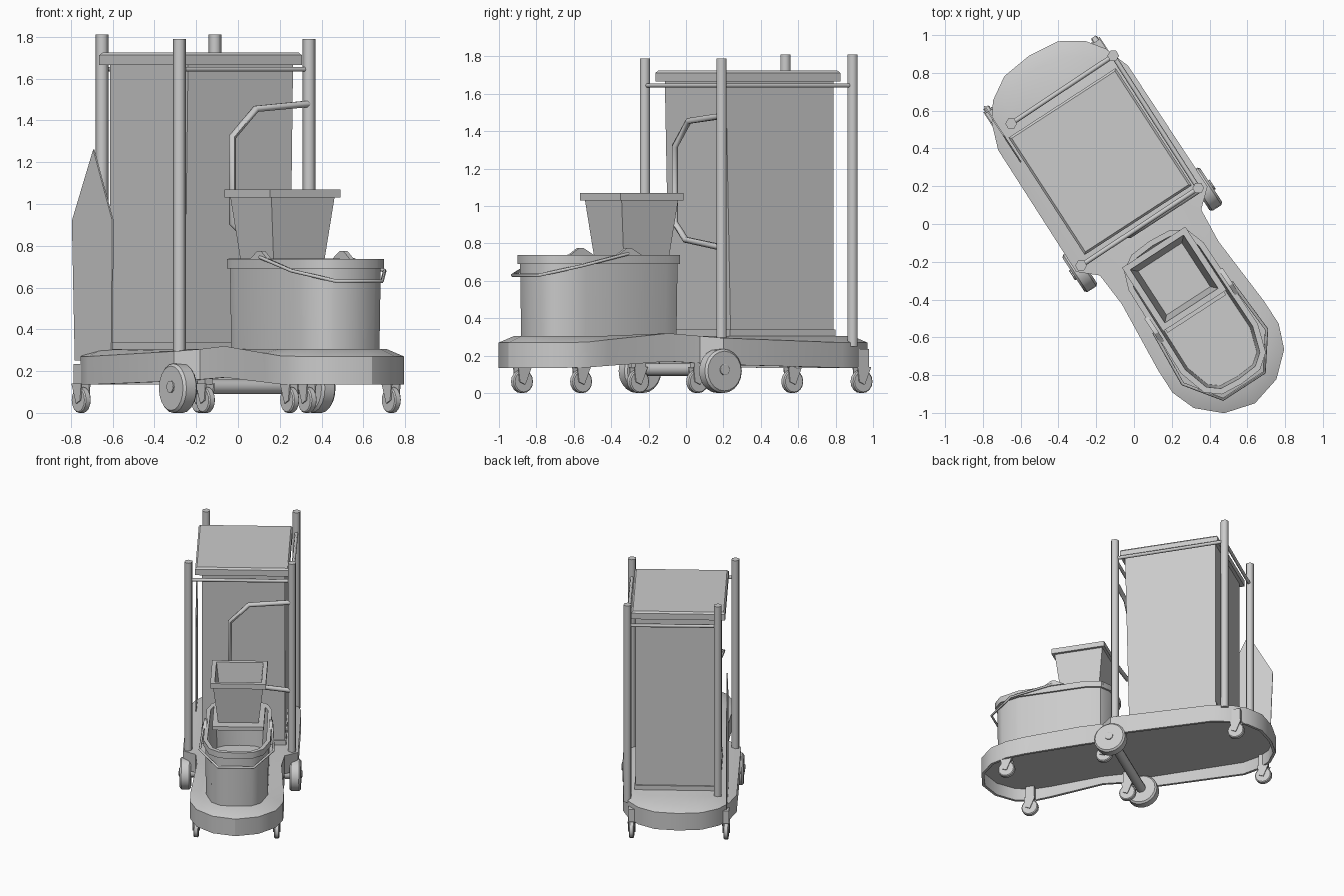
import bpy, bmesh, math
from mathutils import Vector, Matrix

cube = bpy.data.objects.get("Cube")
if cube:
    bpy.data.objects.remove(cube)

grey = bpy.data.materials.new("plain_grey")
grey.use_nodes = True
grey.diffuse_color = (0.6, 0.6, 0.6, 1)
grey.node_tree.nodes["Principled BSDF"].inputs["Base Color"].default_value = (0.6, 0.6, 0.6, 1)

# Cart frame: a = across, b = towards the bucket end, z = up
TURN = Matrix.Rotation(math.radians(33), 3, 'Z')
MID = 0.02


def place(a, b, z):
    return TURN @ Vector((a, -b, z))


def shade(obj, angle):
    bpy.ops.object.select_all(action='DESELECT')
    obj.select_set(True)
    bpy.context.view_layer.objects.active = obj
    bpy.ops.object.shade_smooth_by_angle(angle=math.radians(angle))


def finish(name, bm, angle=30):
    bmesh.ops.recalc_face_normals(bm, faces=bm.faces)
    mesh = bpy.data.meshes.new(name)
    bm.to_mesh(mesh)
    bm.free()
    mesh.materials.append(grey)
    obj = bpy.data.objects.new(name, mesh)
    bpy.context.collection.objects.link(obj)
    shade(obj, angle)


def loft(name, loops, angle=30):
    """Skin closed loops of (a, b, z) and cap both ends."""
    bm = bmesh.new()
    rings = [[bm.verts.new(place(*p)) for p in loop] for loop in loops]
    n = len(rings[0])
    for low, high in zip(rings, rings[1:]):
        for i in range(n):
            j = (i + 1) % n
            bm.faces.new((low[i], low[j], high[j], high[i]))
    bm.faces.new(rings[0])
    bm.faces.new(rings[-1])
    finish(name, bm, angle)


def mirrored(half):
    """Full outline from a half outline running from back to front."""
    right = [(MID + d, b) for d, b in half]
    left = [(MID - d, b) for d, b in half[-2:0:-1]]
    return right + left


def inset(outline, dist):
    result = []
    n = len(outline)
    for i in range(n):
        p, q, r = (Vector(outline[k % n]) for k in (i - 1, i, i + 1))
        d1, d2 = (q - p).normalized(), (r - q).normalized()
        n1, n2 = Vector((-d1.y, d1.x)), Vector((-d2.y, d2.x))
        m = (n1 + n2).normalized()
        result.append(tuple(q + m * dist / max(m.dot(n1), 0.5)))
    return result


def level(outline, z):
    return [(a, b, z(b) if callable(z) else z) for a, b in outline]


def rect(a0, a1, b0, b1):
    return [(a0, b0), (a1, b0), (a1, b1), (a0, b1)]


def square(h, z):
    return level(rect(MID - h, MID + h, 0.36 - h, 0.36 + h), z)


def plate(name, profile, a0, a1):
    """Side profile of (b, z) points extruded across the cart."""
    loft(name, [[(a, b, z) for b, z in profile] for a in (a0, a1)])


def rod(name, points, radius, res=1):
    curve = bpy.data.curves.new(name, 'CURVE')
    curve.dimensions = '3D'
    curve.bevel_depth = radius
    curve.bevel_resolution = res
    curve.use_fill_caps = True
    line = curve.splines.new('POLY')
    line.points.add(len(points) - 1)
    for point, p in zip(line.points, points):
        point.co = (*place(*p), 1)
    curve.materials.append(grey)
    obj = bpy.data.objects.new(name, curve)
    bpy.context.collection.objects.link(obj)
    bpy.ops.object.select_all(action='DESELECT')
    obj.select_set(True)
    bpy.context.view_layer.objects.active = obj
    bpy.ops.object.convert(target='MESH')
    shade(bpy.context.view_layer.objects.active, 62)


def wheel(name, a, b, z, radius, width, sides=16):
    loops = []
    for side, r in ((-0.5, 0.9), (-0.35, 1), (0.35, 1), (0.5, 0.9)):
        loops.append([(a + side * width,
                       b + r * radius * math.cos(math.tau * i / sides),
                       z + r * radius * math.sin(math.tau * i / sides)) for i in range(sides)])
    loft(name, loops)


# Hollow base with a wavy skirt and a gently raised deck
base = mirrored([(0, -1.05), (.17, -1.03), (.29, -.955), (.36, -.86), (.41, -.72), (.415, .045),
                 (.32, .13), (.305, .32), (.335, .72), (.335, .86), (.285, .99), (.165, 1.1), (0, 1.145)])


def wave(b):
    return 0.5 + 0.5 * math.cos(math.pi * min(1, abs(b - 0.35) / 0.6))


def skirt_top(b):
    return 0.27 + 0.05 * wave(b)


def skirt_bottom(b):
    return 0.135 + 0.035 * wave(b)


inner = inset(base, 0.02)
loft("cart_base", [level(inner, 0.23), level(inner, skirt_bottom), level(base, skirt_bottom),
                   level(base, skirt_top), level(inset(base, 0.08), 0.305)])

# Waste bin and lid
loft("bin_foot", [level(rect(-.27, .345, -.73, -.055), z) for z in (.295, .34)])
loft("bin_body", [level(rect(-.262, .337, -.72, -.065), .34), level(rect(-.262, .337, -.72, -.035), 1.68)])
lid = rect(-.308, .368, -.745, -.005)
loft("bin_lid", [level(lid, 1.665), level(lid, 1.712), level(inset(lid, 0.012), 1.725)], 5)

# Corner posts and rails
posts = {"back_right": (-.256, -.80, 1.81), "back_left": (.393, -.807, 1.81),
         "front_left": (.389, .026, 1.79), "front_right": (-.355, .032, 1.79)}
for name, (a, b, top) in posts.items():
    rod(name + "_post", [(a, b, 0.25), (a, b, top)], 0.031)
for start, end in (("front_right", "front_left"), ("front_left", "back_left"), ("back_left", "back_right")):
    rod(start + "_rail", [(*posts[start][:2], 1.645), (*posts[end][:2], 1.645)], 0.013)

# Bent grab handle on the front left post
rod("grab_handle", [(.389, .035, 1.48), (.08, .035, 1.455), (-.055, .035, 1.32), (-.055, .035, .91),
                    (.05, .035, .82), (.389, .035, .78)], 0.018)

# Mop bucket, cover, ears and bail
rim = mirrored([(0, .12), (.12, .13), (.2, .18), (.235, .28), (.242, .8), (.195, .95), (.12, 1.01), (0, 1.02)])
body = inset(rim, 0.014)
loft("mop_bucket", [level(inset(rim, 0.02), 0.29), level(body, 0.69), level(rim, 0.69),
                    level(rim, 0.737), level(inset(rim, 0.03), 0.737), level(inset(rim, 0.045), 0.4)], 35)
loft("bucket_cover", [level(rect(MID - .185, MID + .185, .17, .58), z) for z in (.71, .739)])
for side, name in ((-1, "right"), (1, "left")):
    a = MID + side * 0.235
    plate(name + "_bail_ear", [(.45, .735), (.61, .735), (.55, .775), (.52, .775)], a - .012, a + .012)
rod("bucket_bail", [(MID + d, b, z) for d, b, z in
                    ((-.245, .54, .745), (-.265, .85, .68), (-.13, 1.035, .63),
                     (.13, 1.035, .63), (.265, .85, .68), (.245, .54, .745))], 0.009)

# Wringer
loft("wringer", [square(.145, .73), square(.18, 1.03), square(.2, 1.03), square(.2, 1.07),
                 square(.168, 1.07), square(.138, .8)])

# Thin pointed floor sign
plate("floor_sign", [(-.93, .25), (-.955, .92), (-.768, 1.26), (-.6, .92), (-.61, .25)], -.328, -.32)

# Casters
for row, half, b in (("rear", .34, -.885), ("middle", .29, .13), ("front", .29, .87)):
    for side, name in ((-1, "right"), (1, "left")):
        a = MID + side * half
        part = f"{row}_{name}_caster"
        wheel(part + "_wheel", a, b, 0.062, 0.062, 0.036)
        for k in (-1, 1):
            plate(part + "_fork", [(b - .045, .14), (b + .04, .14), (b + .03, .06), (b - .005, .045)],
                  a + k * .02, a + k * .027)
        loft(part + "_mount", [level(rect(a - .022, a + .022, b - .035, b + .03), z) for z in (.135, .235)])

# Large wheels, hubs and axle
for side, name in ((-1, "right"), (1, "left")):
    a = MID + side * 0.395
    wheel(name + "_big_wheel", a, .05, .118, .118, .08, 20)
    wheel(name + "_hub", a + side * .042, .05, .125, .03, .014, 10)
rod("axle", [(MID - .37, .05, .125), (MID + .37, .05, .125)], 0.036, 3)
